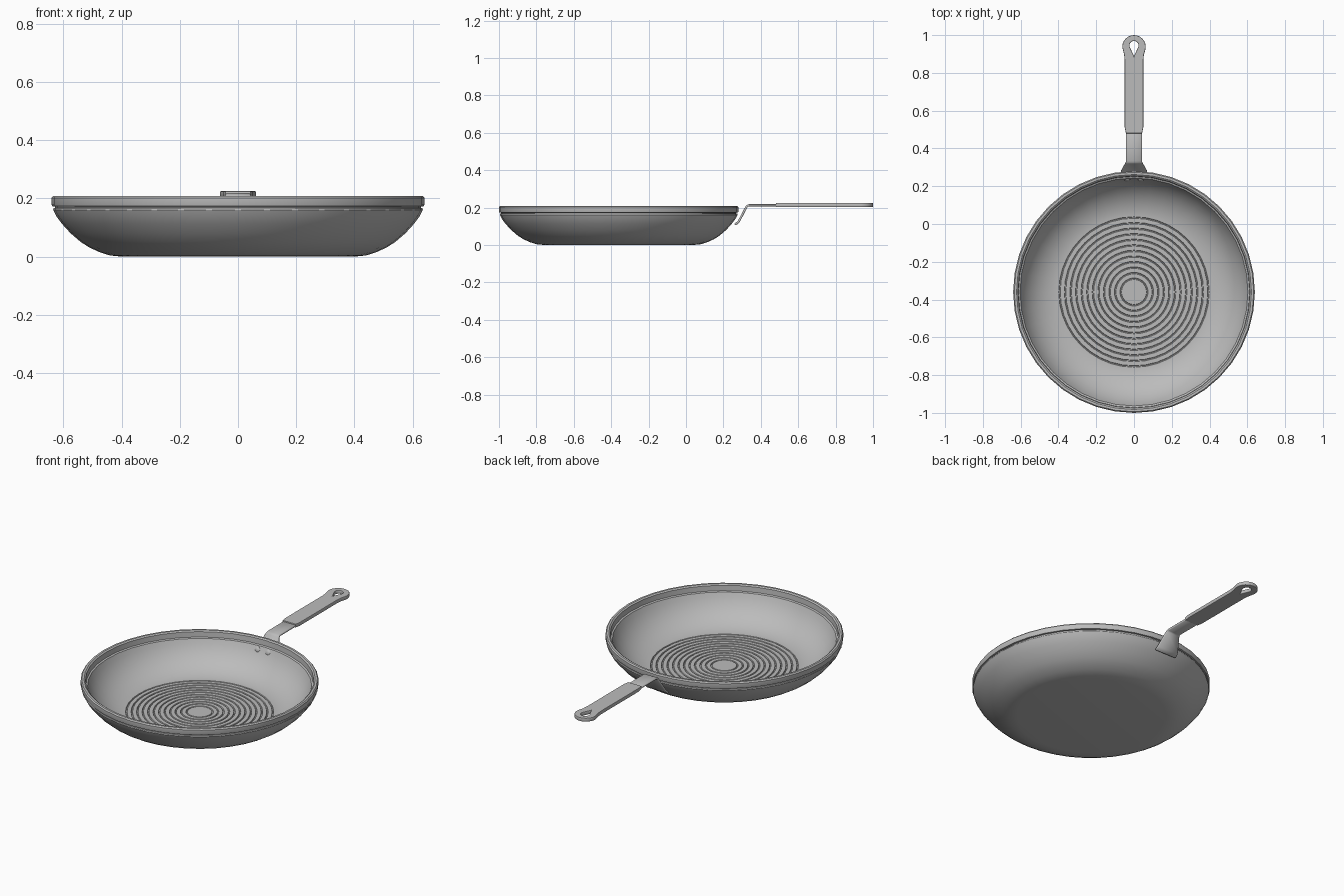
import bpy, bmesh, math
from mathutils import Vector

cube = bpy.data.objects.get("Cube")
if cube:
    bpy.data.objects.remove(cube, do_unlink=True)

CENTRE_Y = -0.36
SEGMENTS = 40

steel = bpy.data.materials.new("brushed_steel")
steel.use_nodes = True
steel.diffuse_color = (0.5, 0.5, 0.5, 1)
steel.node_tree.nodes["Principled BSDF"].inputs["Base Color"].default_value = (0.5, 0.5, 0.5, 1)


def finish(obj, angle=30):
    """Give the part its material and smooth shading with sharp edges."""
    obj.data.materials.clear()
    obj.data.materials.append(steel)
    bpy.ops.object.select_all(action='DESELECT')
    obj.select_set(True)
    bpy.context.view_layer.objects.active = obj
    bpy.ops.object.shade_smooth_by_angle(angle=math.radians(angle))
    return obj


def from_bmesh(name, bm):
    bmesh.ops.recalc_face_normals(bm, faces=bm.faces)
    mesh = bpy.data.meshes.new(name)
    bm.to_mesh(mesh)
    bm.free()
    obj = bpy.data.objects.new(name, mesh)
    bpy.context.collection.objects.link(obj)
    return obj


def lathe(name, profile):
    """Spin an (r, z) profile round the pan axis."""
    bm = bmesh.new()
    verts = [bm.verts.new((r, CENTRE_Y, z)) for r, z in profile]
    edges = [bm.edges.new(pair) for pair in zip(verts, verts[1:])]
    bmesh.ops.spin(bm, geom=verts + edges, cent=(0, CENTRE_Y, 0), axis=(0, 0, 1),
                   angle=math.tau, steps=SEGMENTS, use_merge=True)
    bmesh.ops.remove_doubles(bm, verts=bm.verts, dist=0.0002)
    return finish(from_bmesh(name, bm))


# Pan body: outside wall, rim band with a groove below it, inside wall
outside = [(0, 0), (0.40, 0), (0.44, 0.004), (0.475, 0.015), (0.51, 0.031), (0.54, 0.05),
           (0.575, 0.08), (0.605, 0.113), (0.625, 0.14), (0.635, 0.16), (0.634, 0.167),
           (0.628, 0.168), (0.628, 0.172), (0.638, 0.173)]
rim = [(0.64, 0.178), (0.64, 0.202), (0.634, 0.209), (0.622, 0.209), (0.614, 0.203), (0.612, 0.172)]
inside = [(0.603, 0.168), (0.592, 0.143), (0.572, 0.11), (0.544, 0.078), (0.51, 0.051),
          (0.47, 0.03), (0.43, 0.018), (0.40, 0.014)]

# Concentric grooves cut into the cooking floor
grooves = []
for i in reversed(range(12)):
    r = 0.07 + i * 0.0295
    grooves += [(r + 0.004, 0.014), (r + 0.002, 0.009), (r - 0.002, 0.009), (r - 0.004, 0.014)]
lathe("pan_body", outside + rim + inside + grooves + [(0, 0.014)])

# Two domed rivets on the inside wall
for side, x in (("right", -0.035), ("left", 0.035)):
    bm = bmesh.new()
    bmesh.ops.create_uvsphere(bm, u_segments=16, v_segments=8, radius=0.017)
    bmesh.ops.scale(bm, vec=(1, 1, 0.5), verts=bm.verts)
    rivet = from_bmesh("rivet_" + side, bm)
    rivet.location = (x, CENTRE_Y + 0.595, 0.148)
    rivet.rotation_euler = Vector((0, -0.9, 0.4)).to_track_quat('Z', 'Y').to_euler()
    finish(rivet)

# Bent strap: flared foot against the wall, rising to a flat neck
bm = bmesh.new()
stations = [(0.262, 0.108, 0.07), (0.282, 0.125, 0.068), (0.325, 0.207, 0.044),
            (0.335, 0.212, 0.042), (0.52, 0.212, 0.042)]
rows = [[bm.verts.new((s * w, y, z)) for s in (-1, 1)] for y, z, w in stations]
for a, b in zip(rows, rows[1:]):
    bm.faces.new((a[0], a[1], b[1], b[0]))
strap = from_bmesh("handle_strap", bm)
solid = strap.modifiers.new("thickness", 'SOLIDIFY')
solid.thickness = 0.012
solid.offset = 0
edge = strap.modifiers.new("soft_edges", 'BEVEL')
edge.width = 0.003
edge.segments = 1
finish(strap)

# Grip: rounded outline with a teardrop hanging hole
half = [(0.043, 0.48), (0.049, 0.51), (0.049, 0.86), (0.052, 0.895)]
head = [(0.062 * math.cos(a), 0.938 + 0.062 * math.sin(a))
        for a in (math.radians(-15 + 15 * i) for i in range(14))]
outline = half + head + [(-x, y) for x, y in reversed(half)]
hole = [(0, 0.888)] + [(0.024 * math.cos(a), 0.945 + 0.024 * math.sin(a))
                       for a in (math.radians(-15 + 15 * i) for i in range(15))]

curve = bpy.data.curves.new("grip", 'CURVE')
curve.dimensions = '2D'
curve.fill_mode = 'BOTH'
curve.extrude = 0.007
curve.bevel_depth = 0.004
curve.bevel_resolution = 1
curve.offset = -0.004
for points in (outline, hole):
    spline = curve.splines.new('POLY')
    spline.points.add(len(points) - 1)
    for p, (x, y) in zip(spline.points, points):
        p.co = (x, y, 0, 1)
    spline.use_cyclic_u = True
grip = bpy.data.objects.new("handle_grip", curve)
bpy.context.collection.objects.link(grip)
grip.location.z = 0.214
bpy.context.view_layer.objects.active = grip
grip.select_set(True)
bpy.ops.object.select_all(action='DESELECT')
grip.select_set(True)
bpy.ops.object.convert(target='MESH')
finish(bpy.context.view_layer.objects.active)
